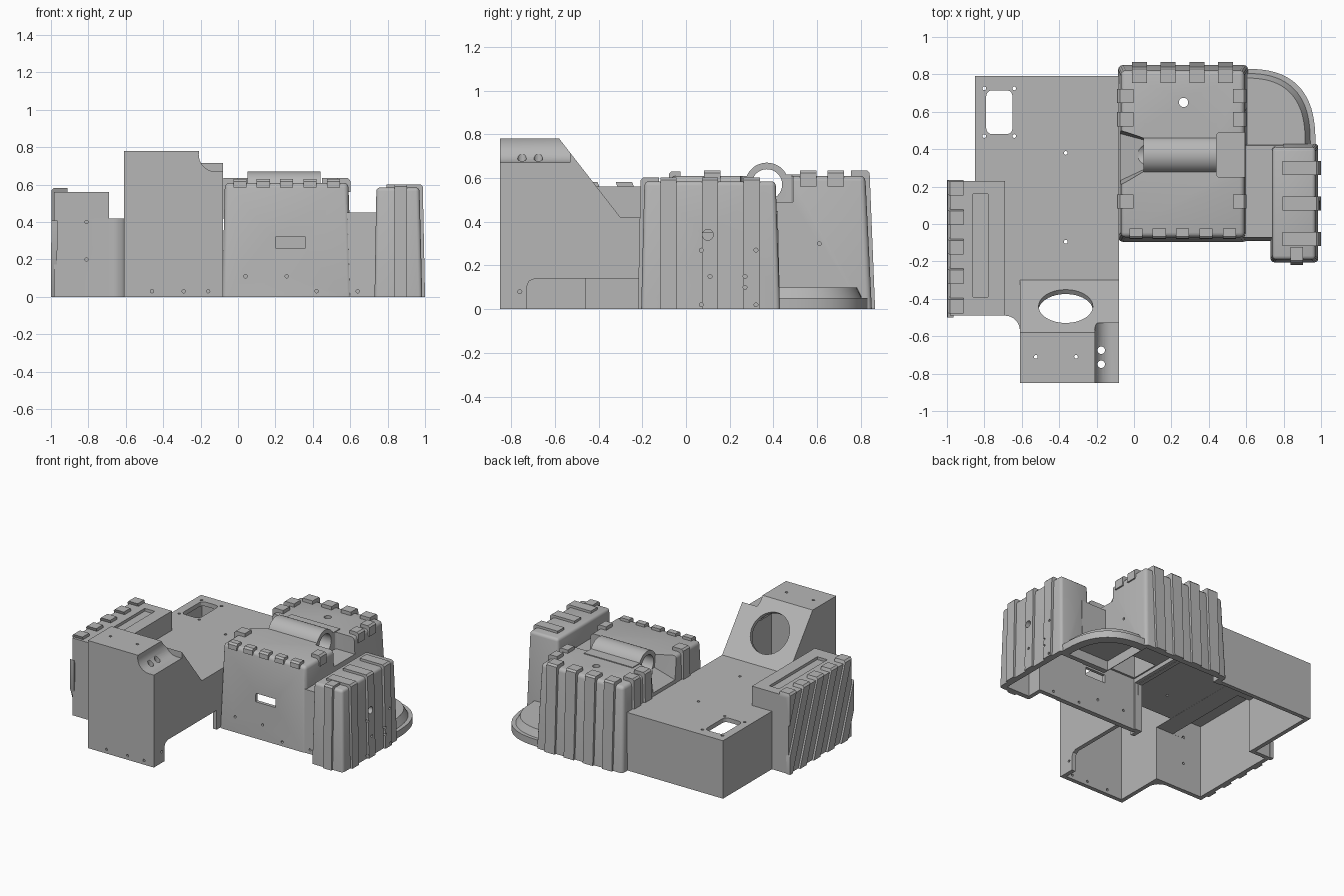
import bpy, bmesh, math
from mathutils import Matrix, Vector

cube = bpy.data.objects.get("Cube")
if cube:
    bpy.data.objects.remove(cube, do_unlink=True)

grey = bpy.data.materials.new("plain grey")
grey.use_nodes = True
grey.diffuse_color = (0.47, 0.47, 0.47, 1)
grey.node_tree.nodes["Principled BSDF"].inputs["Base Color"].default_value = grey.diffuse_color

parts, cutters = [], []


def finish(name, bm, kind):
    bmesh.ops.recalc_face_normals(bm, faces=bm.faces)
    mesh = bpy.data.meshes.new(name)
    bm.to_mesh(mesh)
    bm.free()
    ob = bpy.data.objects.new(name, mesh)
    bpy.context.scene.collection.objects.link(ob)
    if kind is not None:
        kind.append(ob)
    return ob


def prism(name, pts, axis, lo, hi, kind):
    """Extrude a 2D outline along an axis."""
    place = {"x": lambda a, b, t: (t, a, b), "y": lambda a, b, t: (a, t, b),
             "z": lambda a, b, t: (a, b, t)}[axis]
    bm = bmesh.new()
    face = bm.faces.new([bm.verts.new(place(a, b, lo)) for a, b in pts])
    new = bmesh.ops.extrude_face_region(bm, geom=[face])["geom"]
    bmesh.ops.translate(bm, vec=Vector(place(0, 0, hi - lo)),
                        verts=[g for g in new if isinstance(g, bmesh.types.BMVert)])
    return finish(name, bm, kind)


def taper(name, low, high, z0, z1, kind, bevel=0.0, upright=False):
    """Box between two rectangles (x0, x1, y0, y1), rounded above its base."""
    bm = bmesh.new()
    for (xa, xb, ya, yb), z in ((low, z0), (high, z1)):
        for x in (xa, xb):
            for y in (ya, yb):
                bm.verts.new((x, y, z))
    bmesh.ops.convex_hull(bm, input=bm.verts)
    bmesh.ops.dissolve_limit(bm, angle_limit=0.001, verts=bm.verts, edges=bm.edges)
    if bevel:
        def chosen(e):
            a, b = e.verts[0].co.z, e.verts[1].co.z
            return abs(a - b) > 0.01 or (not upright and a > (z0 + z1) / 2)
        bmesh.ops.bevel(bm, geom=[e for e in bm.edges if chosen(e)], offset=bevel,
                        segments=3, profile=0.5, affect="EDGES")
    return finish(name, bm, kind)


def box(name, x0, x1, y0, y1, z0, z1, kind=cutters, **kw):
    return taper(name, (x0, x1, y0, y1), (x0, x1, y0, y1), z0, z1, kind, **kw)


def rod(name, centre, direction, radius, length, kind=cutters, sides=32):
    bm = bmesh.new()
    turn = Vector((0, 0, 1)).rotation_difference(Vector(direction)).to_matrix().to_4x4()
    bmesh.ops.create_cone(bm, cap_ends=True, segments=sides, radius1=radius, radius2=radius,
                          depth=length, matrix=Matrix.Translation(centre) @ turn)
    return finish(name, bm, kind)


def boolean(ob, other, operation):
    mod = ob.modifiers.new("cut", "BOOLEAN")
    mod.object, mod.operation, mod.solver = other, operation, "EXACT"


def bake(ob):
    bpy.context.view_layer.update()
    graph = bpy.context.evaluated_depsgraph_get()
    mesh = bpy.data.meshes.new_from_object(ob.evaluated_get(graph))
    ob.modifiers.clear()
    ob.data = mesh


def unite(ob, other):
    boolean(ob, other, "UNION")
    bake(ob)
    bpy.data.objects.remove(other, do_unlink=True)


def rib(name, x, y, angle, width, top, lean=0.012, reach=0.07, out=0.015, z0=0.0, shear=0.0):
    """Vertical strap on a wall that hooks over its top edge; x, y lie on the wall foot."""
    slope = lambda z: -lean * z / top
    pts = [(slope(z0) - 0.015, z0), (slope(z0) + out, z0), (out - lean, top - 0.012),
           (out - lean - 0.012, top), (-lean - reach, top), (-lean - reach, top - 0.035),
           (-lean - 0.02, top - 0.035)]
    ob = prism(name, pts, "y", -width / 2, width / 2, parts)
    ob.data.transform(Matrix.Translation((x, y, 0)) @ Matrix.Rotation(math.radians(angle), 4, "Z"))
    for v in ob.data.vertices:
        v.co.y += shear * (top - v.co.z)
    return ob


# Main housing with its tall sloped tower, plus the side wing
housing = prism("main_housing", [(-.85, 0), (-.85, .78), (-.58, .78), (-.3, .42), (.79, .42), (.79, 0)],
                "x", -.61, -.08, parts)
arc = [(-.69 + .08 * math.sin(t * math.pi / 16), -.57 + .08 * math.cos(t * math.pi / 16)) for t in range(9)]
unite(housing, prism("wing", [(-.85, .79), (-.85, -.49)] + arc + [(-.5, -.57), (-.5, .79)],
                     "z", 0, .42, None))

# Side box, centre block with its step, and right block
box("side_box", -.985, -.69, -.49, .23, 0, .56, parts)
block = taper("centre_block", (-.085, .61, -.095, .85), (-.07, .59, -.07, .82), 0, .61, parts, bevel=.025)
unite(block, taper("step", (.5, .8, -.091, .43), (.5, .8, -.073, .42), 0, .45, None))
taper("right_block", (.73, .985, -.205, .43), (.74, .97, -.19, .41), 0, .585, parts, bevel=.02)


# Curved foot flange in the rear corner
def corner(size):
    curve = [(.58 + .39 * size * math.cos(a) ** .75, .42 + .41 * size * math.sin(a) ** .75)
             for a in (i * math.pi / 40 for i in range(20))]
    return curve + [(.58, .42 + .41 * size), (.58, .42)]


flange = prism("corner_flange", corner(1), "z", 0, .1, parts)
for v in flange.data.vertices:
    if v.co.z > .05:
        v.co.x, v.co.y = .58 + (v.co.x - .58) * .86, .42 + (v.co.y - .42) * .88
unite(flange, prism("rim", corner(1), "z", 0, .05, None))
prism("flange_hollow", corner(.84), "z", -.1, .07, cutters)

# Roller tube and the flat strip behind it
rod("roller_tube", (.245, .37, .57), (1, 0, 0), .1, .39, parts, 48)
box("tube_strip", .05, .44, .44, .54, .6, .616, parts)

# Hollow undersides
prism("housing_hollow", [(-.82, -.1), (-.82, .63), (-.5, .63), (-.315, .39), (.76, .39), (.76, -.1)],
      "x", -.58, -.11, cutters)
prism("tower_hollow", [(-.82, .5), (-.82, .75), (-.595, .75), (-.4, .5)], "x", -.579, -.24, cutters)
box("wing_hollow", -.82, -.55, -.46, .759, -.1, .389)
box("side_hollow", -.955, -.72, -.459, .2, -.1, .53)
box("block_hollow", -.05, .575, -.06, .81, -.1, .38)
box("front_lid_hollow", -.04, .56, -.045, .17, .3, .58)
box("rear_lid_hollow", -.04, .56, .54, .79, .3, .58)
box("doorway", -.15, 0, -.05, .75, -.11, .35)
box("step_hollow", .5, .8, -.058, .38, -.1, .42)
box("right_hollow", .76, .945, -.17, .385, -.1, .555)

# Openings in the walls and tops
rod("tower_port", (-.365, -.44, .6), (0, .36, .28), .145, .16, sides=48)
rod("corner_groove", (-.12, -.74, .76), (0, 1, 0), .09, .42)
box("groove_side", -.12, 0, -.95, -.53, .67, .9)
box("port_recess", -.79, -.65, .48, .715, .3, .5, bevel=.03, upright=True)
box("side_slot", -.86, -.78, -.39, .16, .54, .6)
box("front_slot", .2, .36, -.2, 0, .26, .32)
box("lid_notch", .44, .7, .25, .49, .49, .8, bevel=.02, upright=True)
rod("tube_bore", (.245, .37, .57), (1, 0, 0), .07, .44, sides=40)
arch = [(-.73, -.1), (-.73, .1), (-.718, .128), (-.69, .14), (-.13, .14), (-.13, -.1)]
prism("side_arch", arch, "x", -.14, -.05, cutters)

# Funnel falling from the tube to the housing top
bm = bmesh.new()
for x, ya, yb, z in ((-.1, .22, .49, .425), (.05, .29, .45, .52), (-.1, .18, .52, .7), (.05, .27, .47, .7)):
    for y in (ya, yb):
        bm.verts.new((x, y, z))
bmesh.ops.convex_hull(bm, input=bm.verts)
finish("funnel", bm, cutters)

# Screw holes: vertical, front facing and side facing
for x, y, z in ((-.365, .38, .42), (-.365, -.095, .42), (-.525, -.71, .78), (-.31, -.71, .78),
                (-.8, .725, .42), (-.64, .725, .42), (-.8, .47, .42), (-.64, .47, .42)):
    rod("hole", (x, y, z), (0, 0, 1), .01, .1, sides=12)
for y in (-.675, -.75):
    rod("groove_hole", (-.175, y, .68), (0, 0, 1), .02, .16, sides=16)
rod("lid_hole", (.265, .65, .6), (0, 0, 1), .025, .1, sides=20)
for x, y, z in ((-.46, -.85, .03), (-.29, -.85, .03), (-.16, -.85, .03), (.04, -.09, .11), (.26, -.09, .11),
                (.42, -.09, .03), (.64, -.09, .03), (-.81, -.49, .2), (-.81, -.49, .4)):
    rod("hole", (x, y, z), (0, 1, 0), .009, .1, sides=12)
for x, y, z in ((.97, .07, .27), (.97, .32, .27), (.97, .11, .15), (.97, .27, .15), (.97, .27, .1),
                (.97, .07, .02), (.97, .32, .02), (-.09, -.76, .08), (.6, .61, .3)):
    rod("hole", (x, y, z), (1, 0, 0), .009, .1, sides=12)
rod("latch_hole", (.97, .1, .34), (1, 0, 0), .025, .1, sides=20)

# Straps on the centre block
for i in range(4):
    rib("rear_strap", .03 + .153 * i, .85, 90, .08, .635, lean=.025)
for i in range(5):
    rib("front_clip", .01 + .125 * i, -.095, -90, .07, .63, lean=.025, reach=.045, out=.008, z0=.585)
for y in (.685, .56, .12):
    rib("left_strap", -.085, y, 180, .075, .635, z0=.42)
    rib("right_clip", .61, y, 0, .075, .635, lean=.02, reach=.06, out=.01, z0=.56)

# Straps on the right block
for y in (.3, .11, -.08):
    rib("right_block_strap", .985, y, 0, .075, .602, reach=.18)
rib("right_block_front_strap", .87, -.205, -90, .065, .602)

# Slanted straps on the side box, trimmed to its width
trim = box("strap_trim", -1.2, -.8, -.5, .235, -.2, .9, None)
for i in range(7):
    strap = rib("side_strap", -.985, .19 - .158 * i, 180, .075, .582, lean=.003, shear=.36)
    boolean(strap, trim, "INTERSECT")
    bake(strap)
bpy.data.objects.remove(trim, do_unlink=True)


# Cut every part with the cutters that reach it
def bounds(ob):
    cos = [v.co for v in ob.data.vertices]
    return [(min(c[k] for c in cos), max(c[k] for c in cos)) for k in range(3)]


limits = [(c, bounds(c)) for c in cutters]
for ob in [p for p in parts if len(p.data.vertices)]:
    mine = bounds(ob)
    for c, lim in limits:
        if all(a[0] < b[1] and b[0] < a[1] for a, b in zip(mine, lim)):
            if ob.name.startswith("tube_strip") or ("strap" in ob.name and "hole" not in c.name):
                continue
            if ob.name.startswith("roller_tube") and c.name != "tube_bore":
                continue
            boolean(ob, c, "DIFFERENCE")
    bake(ob)
for c in cutters:
    bpy.data.objects.remove(c, do_unlink=True)

# Colour and shading
bpy.ops.object.select_all(action="DESELECT")
for ob in parts:
    ob.data.materials.clear()
    ob.data.materials.append(grey)
    ob.select_set(True)
bpy.context.view_layer.objects.active = parts[0]
bpy.ops.object.shade_smooth_by_angle(angle=math.radians(30))
